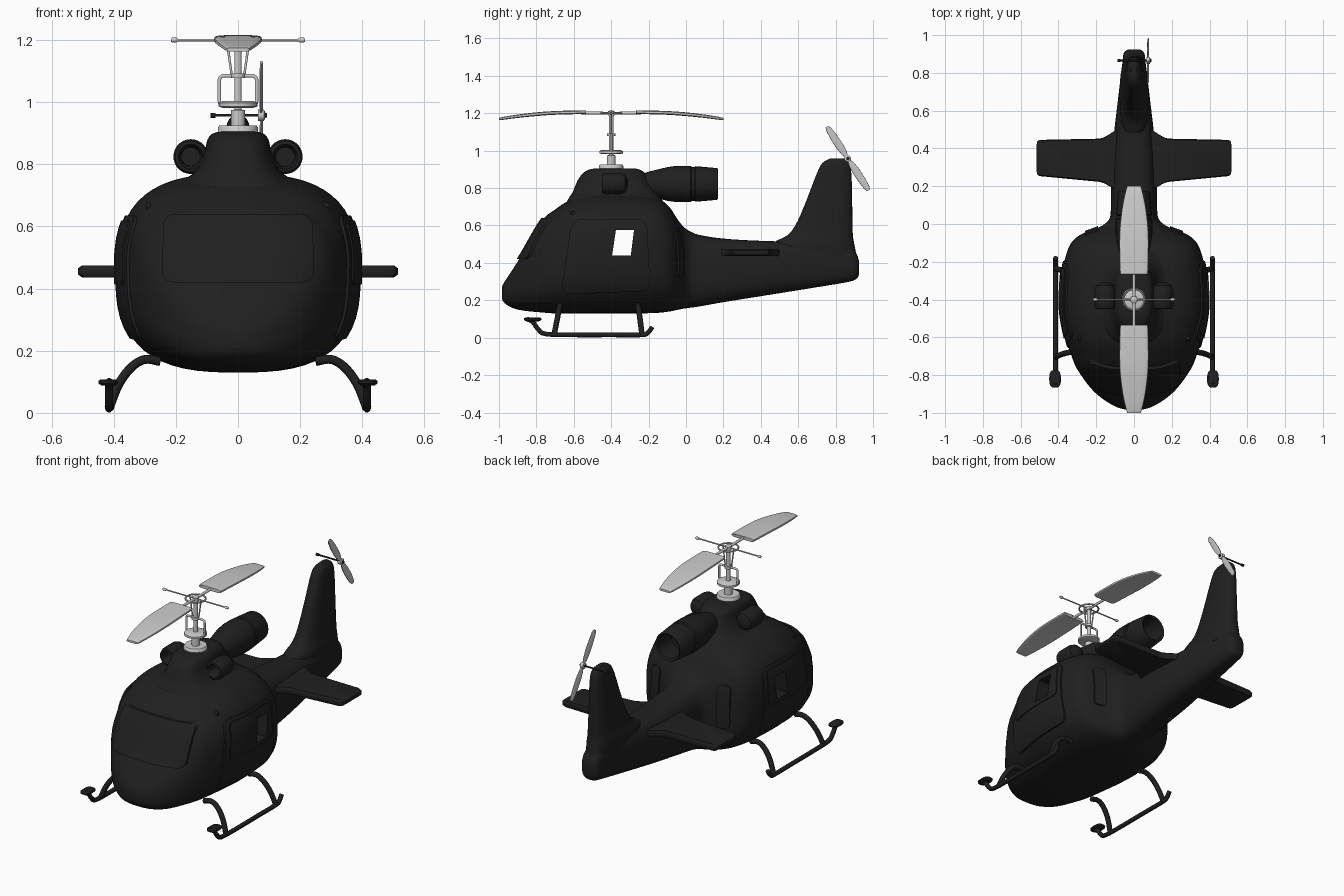
import bpy, bmesh, math
from mathutils import Vector as V

if "Cube" in bpy.data.objects:
    bpy.data.objects.remove(bpy.data.objects["Cube"])

X, Y, Z = V((1, 0, 0)), V((0, 1, 0)), V((0, 0, 1))


def material(name, c):
    m = bpy.data.materials.new(name)
    m.diffuse_color = (c, c, c, 1)
    m.use_nodes = True
    m.node_tree.nodes["Principled BSDF"].inputs["Base Color"].default_value = m.diffuse_color
    return m


BLACK = material("matte black", 0.014)
GREY = material("light grey", 0.6)


def ring(c, u, v, a, b, n=2.0, count=24):
    """Superellipse cross-section around c in the plane u, v."""
    pts = []
    for i in range(count):
        t = 2 * math.pi * i / count
        co, si = math.cos(t), math.sin(t)
        pts.append(V(c) + u * a * math.copysign(abs(co) ** (2 / n), co)
                   + v * b * math.copysign(abs(si) ** (2 / n), si))
    return pts


def spline(keys, steps):
    """Catmull-Rom through tuples of any length."""
    k = [keys[0]] + list(keys) + [keys[-1]]
    out = []
    for i in range(1, len(k) - 2):
        for s in range(steps):
            t = s / steps
            out.append(tuple(0.5 * (2 * b + (c - a) * t + (2 * a - 5 * b + 4 * c - d) * t * t
                                    + (3 * b - a - 3 * c + d) * t ** 3)
                             for a, b, c, d in zip(*k[i - 1:i + 3])))
    return out + [tuple(keys[-1])]


def finish(name, bm, mat):
    bmesh.ops.recalc_face_normals(bm, faces=bm.faces)
    me = bpy.data.meshes.new(name)
    bm.to_mesh(me)
    bm.free()
    me.materials.append(mat)
    ob = bpy.data.objects.new(name, me)
    bpy.context.collection.objects.link(ob)
    return ob


def loft(name, rings, mat=BLACK):
    bm = bmesh.new()
    rows = [[bm.verts.new(p) for p in r] for r in rings]
    n = len(rows[0])
    for a, b in zip(rows, rows[1:]):
        for i in range(n):
            bm.faces.new((a[i], a[(i + 1) % n], b[(i + 1) % n], b[i]))
    bm.faces.new(rows[0])
    bm.faces.new(rows[-1])
    return finish(name, bm, mat)


def lathe(name, c, axis, profile, mat=BLACK, count=28):
    u, v = {0: (Y, Z), 1: (X, Z), 2: (X, Y)}[axis]
    d = (X, Y, Z)[axis]
    return loft(name, [ring(V(c) + d * t, u, v, r, r, 2, count) for t, r in profile], mat)


def tube(name, pts, r, mat=BLACK, steps=0):
    pts = [V(p) for p in (spline(pts, steps) if steps else pts)]
    cu = bpy.data.curves.new(name, 'CURVE')
    cu.dimensions, cu.bevel_depth, cu.bevel_resolution, cu.use_fill_caps = '3D', r, 3, True
    sp = cu.splines.new('POLY')
    sp.points.add(len(pts) - 1)
    for q, p in zip(sp.points, pts):
        q.co = (*p, 1)
    cu.materials.append(mat)
    ob = bpy.data.objects.new(name, cu)
    bpy.context.collection.objects.link(ob)
    bpy.ops.object.select_all(action='DESELECT')
    ob.select_set(True)
    bpy.context.view_layer.objects.active = ob
    bpy.ops.object.convert(target='MESH')


def rounded(poly, r, seg=5):
    out = []
    for i, p in enumerate(poly):
        p, a, b = V(p), V(poly[i - 1]), V(poly[(i + 1) % len(poly)])
        s, e = p + (a - p).normalized() * r, p + (b - p).normalized() * r
        for j in range(seg + 1):
            t = j / seg
            out.append(s * (1 - t) ** 2 + p * 2 * t * (1 - t) + e * t * t)
    return out


def prism(name, outline, axis, lo, hi):
    put = (lambda p, t: V((t, p[0], p[1])), lambda p, t: V((p[0], t, p[1])))[axis]
    return loft(name, [[put(p, t) for p in outline] for t in (lo, hi)])


def cut(ob, cutter, op):
    m = ob.modifiers.new("cut", 'BOOLEAN')
    m.object, m.operation, m.solver = cutter, op, 'EXACT'
    bpy.context.view_layer.objects.active = ob
    bpy.ops.object.modifier_apply(modifier=m.name)


# Fuselage and tail boom: y, half width, bottom z, top z
keys = [(-.985, .03, .21, .27), (-.97, .09, .185, .30), (-.93, .16, .16, .36), (-.87, .228, .145, .455),
        (-.77, .30, .135, .625), (-.70, .33, .13, .685), (-.62, .355, .13, .735), (-.5, .38, .13, .765),
        (-.4, .387, .13, .77), (-.25, .378, .13, .765), (-.15, .355, .133, .745), (-.09, .325, .14, .70),
        (-.05, .27, .148, .64), (-.015, .18, .155, .595), (.02, .135, .16, .57), (.07, .123, .167, .55),
        (.2, .122, .19, .53), (.4, .114, .222, .518), (.7, .08, .27, .51), (.85, .062, .295, .50),
        (.905, .054, .31, .46), (.925, .03, .335, .41)]
hull = loft("fuselage", [ring((0, y, (b + t) / 2), X, Z, w, (t - b) / 2, 2.8, 56)
                         for y, w, b, t in spline(keys, 4)])
skin = hull.data.copy()


def panel(name, outline, axis, lo, hi, d):
    """Raised panel: slightly inflated fuselage skin trimmed to an outline."""
    bm = bmesh.new()
    bm.from_mesh(skin)
    bm.normal_update()
    moves = [(v, v.normal * d) for v in bm.verts]
    for v, m in moves:
        v.co += m
    ob = finish(name, bm, BLACK)
    c = prism("cutter", outline, axis, lo, hi)
    cut(ob, c, 'INTERSECT')
    bpy.data.objects.remove(c)
    return ob


panel("windshield", rounded([(-.245, .42), (.245, .42), (.24, .64), (-.24, .64)], .04), 1, -1.2, -.55, .012)
doors = panel("doors", rounded([(-.67, .23), (-.19, .25), (-.21, .635), (-.61, .635)], .06), 0, -1, 1, .008)
frames = panel("door_window_frames",
               rounded([(-.61, .41), (-.225, .42), (-.235, .62), (-.58, .62)], .035), 0, -1, 1, .013)
for s in (-1, 1):
    panel("rear_hatch", rounded([(s * .19, .32), (s * .26, .32), (s * .26, .57), (s * .19, .57)], .03),
          1, -.14, .3, .008)

# Open window right through the cabin
hole = prism("window_cutter", [V(p) for p in ((-.395, .44), (-.295, .44), (-.278, .575), (-.375, .575))], 0, -1, 1)
for ob in (hull, doors, frames):
    cut(ob, hole, 'DIFFERENCE')
bpy.data.objects.remove(hole)

# Rotor cowling on the roof: z, front y, back y, half width
loft("roof_cowling", [ring((0, (f + b) / 2, z), X, Y, w, (b - f) / 2, 2.8, 40) for z, f, b, w in spline(
    [(.66, -.67, -.08, .24), (.74, -.63, -.13, .185), (.78, -.605, -.16, .135), (.84, -.58, -.2, .108),
     (.88, -.55, -.22, .098), (.9, -.515, -.25, .08), (.906, -.47, -.29, .05)], 3)])

# Tail fin: z, front y, back y, half width
loft("tail_fin", [ring((0, (f + b) / 2, z), X, Y, w, (b - f) / 2, 2.6, 32) for z, f, b, w in spline(
    [(.44, .40, .912, .075), (.51, .47, .898, .076), (.55, .545, .892, .068), (.62, .595, .89, .06),
     (.75, .65, .888, .05), (.88, .70, .884, .042), (.935, .73, .872, .034), (.958, .77, .845, .016)], 3)])

# Horizontal stabiliser
half = [(.08, .17), (.13, .2), (.17, .222), (.515, .255), (.515, .445), (.17, .452), (.13, .475), (.08, .51)]
for s in (-1, 1):
    line = rounded([(s * x, y) for x, y in half], .022)
    mid = V((s * .25, .35))
    loft("stabiliser", [[(*(mid + (p - mid) * k), z) for p in line]
                        for k, z in ((.95, .436), (1, .446), (1, .465), (.95, .475))])

# Exhaust engine with open nozzle
lathe("exhaust_engine", (0, 0, .822), 1,
      [(-.26, .03), (-.23, .055), (-.2, .066), (-.1, .09), (-.05, .097), (.025, .097), (.03, .09), (.045, .09),
       (.05, .095), (.075, .093), (.165, .085), (.172, .08), (.165, .07), (.05, .062), (.05, .005)])

for s in (-1, 1):
    # Air intakes and marker lamps
    lathe("air_intake", (s * .152, -.38, .825), 1,
          [(.02, .005), (.02, .03), (-.055, .033), (-.07, .04), (-.068, .05), (-.05, .056), (.03, .056),
           (.055, .047), (.07, .02)])
    lathe("marker_lamp", (s * .282, -.605, .665), 0, [(-.012, .013), (0, .014), (s * .012, .009)], count=14)
    # Landing skids
    tube("skid_rail", [(s * .415, y, z) for y, z in
                       ((-.85, .1), (-.82, .085), (-.79, .045), (-.75, .02), (-.6, .015), (-.4, .015),
                        (-.24, .015), (-.205, .025), (-.18, .058))], .013, BLACK, 4)
    loft("skid_pad", [ring((s * .418, -.82, z), X, Y, a, b, 2.8) for z, a, b in
                      ((.088, .022, .035), (.095, .031, .047), (.103, .031, .047), (.108, .025, .04))])
    for yb, yt in ((-.705, -.675), (-.235, -.255)):
        path = [(.25, .165), (.3, .172), (.345, .145), (.385, .09), (.415, .015)]
        tube("skid_leg", [(s * x, yt + (yb - yt) * (.17 - z) / .155, z) for x, z in path], .015, BLACK, 5)

# Main rotor mast
M = V((0, -.4, 0))
lathe("mast_base", M, 2, [(.89, .065), (.918, .065), (.925, .06)], GREY)
lathe("mast_shaft", M, 2, [(.92, .023), (.975, .023), (.976, .012), (1.2, .012)], GREY, 16)
lathe("swash_plate", M, 2, [(.982, .05), (.986, .062), (.998, .062), (1.004, .05)], GREY)
frame = rounded([(-.06, .99), (.06, .99), (.06, 1.085), (-.06, 1.085)], .015)
tube("mast_frame", [(p[0], -.4, p[1]) for p in frame + frame[:1]], .006, GREY)
lathe("frame_collar", M, 2, [(1.078, .022), (1.092, .022)], GREY, 16)
for s in (-1, 1):
    tube("pitch_link", [(s * .02, -.4, 1.085), (s * .036, -.4, 1.2)], .004, GREY)
    # Stabiliser bar with weights
    tube("flybar", [(0, -.4, 1.2), (s * .2, -.4, 1.2)], .004, GREY)
    lathe("flybar_weight", (s * .205, -.4, 1.2), 0, [(-.011, .005), (-.006, .008), (.006, .008), (.011, .005)], GREY, 12)
    # Drooping main blades
    tube("blade_rod", [(0, -.4, 1.2), (0, -.4 + s * .16, 1.202)], .008, GREY)
    loft("main_blade", [ring((0, -.4 + s * d, z), X, Z, w, t, 4, 24) for d, w, z, t in spline(
        [(.135, .069, 1.205, .009), (.15, .074, 1.206, .01), (.3, .077, 1.202, .01), (.4, .073, 1.195, .01),
         (.5, .06, 1.184, .009), (.57, .045, 1.174, .008), (.6, .036, 1.169, .006)], 3)], GREY)
bpy.ops.mesh.primitive_torus_add(location=(0, -.4, 1.2), major_radius=.055, minor_radius=.005,
                                 major_segments=32, minor_segments=8)
bpy.context.object.name = "rotor_ring"
bpy.context.object.data.materials.append(GREY)
lathe("rotor_hub", M, 2, [(1.188, .018), (1.21, .018), (1.214, .012)], GREY, 16)

# Tail rotor
H = V((.075, .865, .958))
tube("tail_rotor_shaft", [(-.075, .865, .958), H], .005, BLACK)
lathe("shaft_knob", (-.08, .865, .958), 0, [(-.008, .008), (.008, .008)], BLACK, 12)
lathe("tail_hub", H, 0, [(-.01, .018), (.008, .018), (.012, .012)], GREY, 16)
lathe("tail_hub_cap", H, 0, [(.01, .009), (.018, .007)], BLACK, 12)
along, across = V((0, -.55, .84)).normalized(), V((.15, .84, .55)).normalized()
for s in (-1, 1):
    loft("tail_blade", [ring(H + along * s * d, across, X, w, .004, 3, 16) for d, w in
                        ((.012, .008), (.035, .016), (.08, .021), (.14, .02), (.185, .016), (.203, .009))], GREY)

# Smooth shading with crisp edges
bpy.ops.object.select_all(action='DESELECT')
for ob in bpy.context.scene.objects:
    ob.select_set(True)
bpy.context.view_layer.objects.active = hull
bpy.ops.object.shade_smooth_by_angle(angle=math.radians(38))
